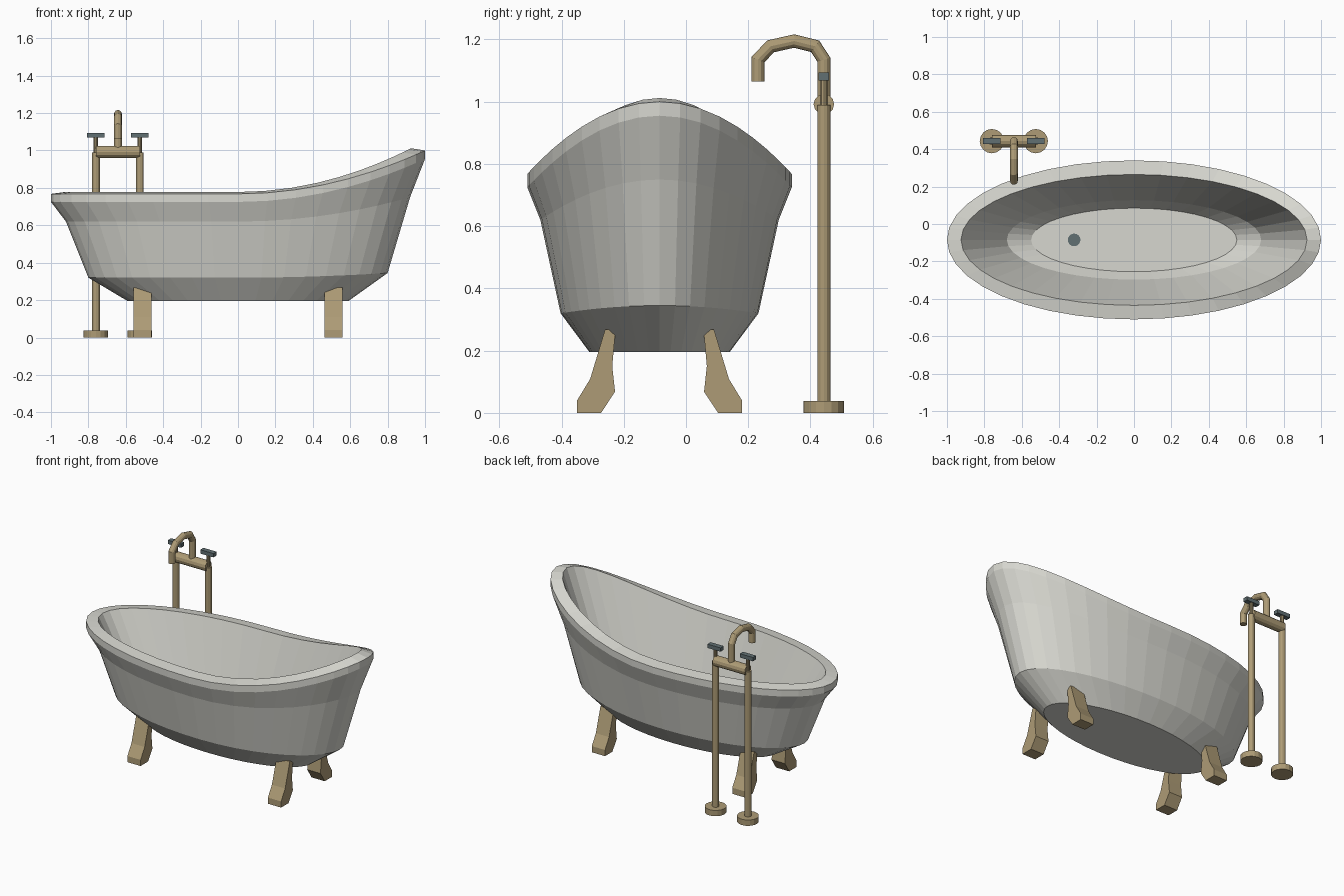
import bpy, bmesh
from math import cos, sin, pi
from mathutils import Vector

if "Cube" in bpy.data.objects:
    bpy.data.objects.remove(bpy.data.objects["Cube"])

CY = -0.085   # tub centre line in y
SEG = 40


def material(name, rgb):
    m = bpy.data.materials.new(name)
    m.diffuse_color = (*rgb, 1)
    m.use_nodes = True
    m.node_tree.nodes["Principled BSDF"].inputs["Base Color"].default_value = m.diffuse_color
    return m


brass = material("brass", (0.42, 0.33, 0.18))
dark = material("dark_metal", (0.12, 0.16, 0.17))
enamel = material("enamel", (0.68, 0.68, 0.63))


def finish(name, bm, mat, smooth=False):
    bmesh.ops.recalc_face_normals(bm, faces=bm.faces[:])
    me = bpy.data.meshes.new(name)
    bm.to_mesh(me)
    bm.free()
    me.materials.append(mat)
    ob = bpy.data.objects.new(name, me)
    bpy.context.collection.objects.link(ob)
    return ob


def tube(name, path, r, mat, sides=12):
    """Sweep a round section along a path lying in one plane."""
    pts = [Vector(p) for p in path]
    bm = bmesh.new()
    rings = []
    normal = None
    for i, p in enumerate(pts):
        a = (p - pts[i - 1]).normalized() if i else None
        b = (pts[i + 1] - p).normalized() if i < len(pts) - 1 else None
        t = ((a or b) + (b or a)).normalized()
        stretch = 1 / t.dot(a or b)
        u = Vector((1, 0, 0)) if abs(t.x) < 0.5 else Vector((0, 1, 0))
        v = t.cross(u)
        rings.append([bm.verts.new(p + r * (u * cos(k) + v * stretch * sin(k)))
                      for k in (2 * pi * j / sides for j in range(sides))])
    for lo, hi in zip(rings, rings[1:]):
        for j in range(sides):
            k = (j + 1) % sides
            bm.faces.new((lo[j], lo[k], hi[k], hi[j]))
    bm.faces.new(rings[0])
    bm.faces.new(rings[-1])
    return finish(name, bm, mat)


# Tub: elliptical rings (half x, half y, z, rise at the raised end)
rings = [(0.59, 0.225, 0.195, 0), (0.80, 0.318, 0.32, 0.025),
         (0.92, 0.383, 0.62, 0.13), (1.0, 0.425, 0.725, 0.23),
         (1.0, 0.425, 0.768, 0.232), (0.925, 0.35, 0.778, 0.234),
         (0.68, 0.2125, 0.34, 0.02), (0.55, 0.17, 0.27, 0)]
bm = bmesh.new()
loops = []
for rx, ry, z, rise in rings:
    loop = []
    for j in range(SEG):
        a = 2 * pi * j / SEG
        lift = rise * max(0, cos(a)) ** 2
        loop.append(bm.verts.new((rx * cos(a), CY + ry * sin(a), z + lift)))
    loops.append(loop)
for lo, hi in zip(loops, loops[1:]):
    for j in range(SEG):
        k = (j + 1) % SEG
        bm.faces.new((lo[j], lo[k], hi[k], hi[j]))
bm.faces.new(loops[0])
bm.faces.new(loops[-1])
finish("tub", bm, enamel)

# Drain
tube("drain", [(-0.32, CY, 0.26), (-0.32, CY, 0.276)], 0.034, dark, 16)

# Feet: side profile (distance from centre line, z), mirrored to four corners
profile = [(0.143, 0.25), (0.153, 0.268), (0.175, 0.268), (0.223, 0.109),
           (0.265, 0.04), (0.265, 0), (0.188, 0), (0.143, 0.068), (0.152, 0.15)]
for sx, xn in ((-1, "left"), (1, "right")):
    for sy, yn in ((-1, "front"), (1, "back")):
        bm = bmesh.new()
        f = bm.faces.new([bm.verts.new((sx * 0.51 - 0.048, CY + sy * d, z))
                          for d, z in profile])
        ext = bmesh.ops.extrude_face_region(bm, geom=[f])["geom"]
        bmesh.ops.translate(bm, vec=(0.096, 0, 0),
                            verts=[e for e in ext if isinstance(e, bmesh.types.BMVert)])
        finish(f"{yn}_{xn}_foot", bm, brass)

# Tap posts with floor flanges, stems and bar handles
TY = 0.443
for x, n in ((-0.76, "left"), (-0.525, "right")):
    tube(n + "_flange", [(x, TY, 0), (x, TY, 0.038)], 0.065, brass, 16)
    tube(n + "_post", [(x, TY, 0.02), (x, TY, 0.99)], 0.021, brass)
    tube(n + "_stem", [(x, TY, 0.98), (x, TY, 1.075)], 0.012, brass, 10)
    bm = bmesh.new()
    bmesh.ops.create_cube(bm, size=1)
    bmesh.ops.scale(bm, vec=(0.095, 0.033, 0.025), verts=bm.verts)
    bmesh.ops.translate(bm, vec=(x, TY, 1.081), verts=bm.verts)
    finish(n + "_handle", bm, dark)

# Cross bar and gooseneck spout
tube("cross_bar", [(-0.76, TY, 0.992), (-0.525, TY, 0.992)], 0.033, brass)
neck = [(TY, 0.99), (TY, 1.135), (0.415, 1.178), (0.348, 1.195),
        (0.272, 1.178), (0.231, 1.135), (0.231, 1.065)]
tube("spout", [(-0.642, y, z) for y, z in neck], 0.021, brass)
